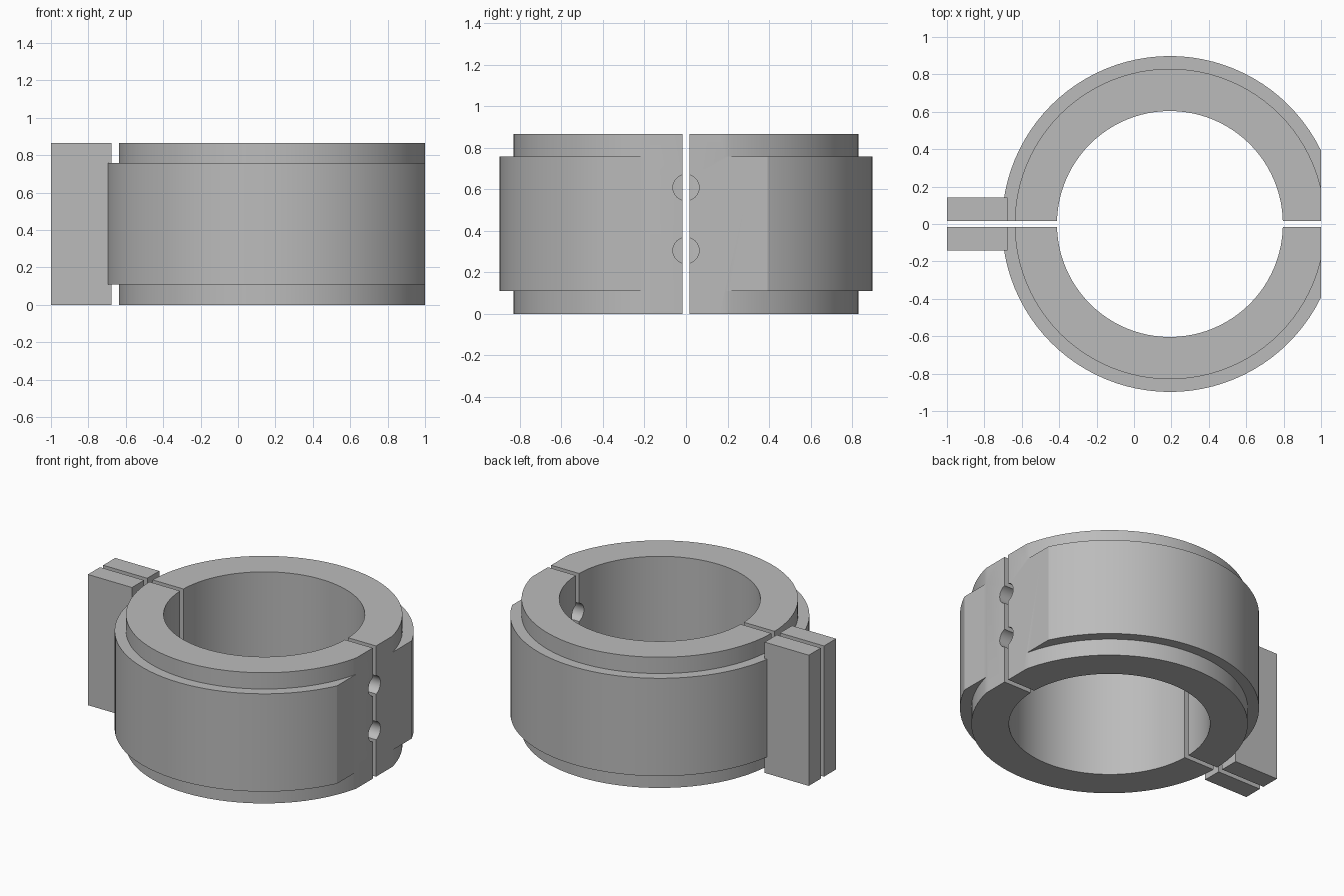
import bpy, bmesh, math
from mathutils import Matrix, Vector

cube = bpy.data.objects.get("Cube")
if cube:
    bpy.data.objects.remove(cube, do_unlink=True)

CENTRE_X = 0.192          # axis of the ring
HEIGHT = 0.866
BORE, COLLAR, BODY = 0.604, 0.83, 0.898
STEP_LOW, STEP_HIGH = 0.11, 0.758
SLIT = 0.017              # half width of the split

grey = bpy.data.materials.new("plain grey")
grey.use_nodes = True
grey.diffuse_color = (0.5, 0.5, 0.5, 1)
grey.node_tree.nodes["Principled BSDF"].inputs["Base Color"].default_value = (0.5, 0.5, 0.5, 1)


def add_object(name, bm):
    bmesh.ops.recalc_face_normals(bm, faces=bm.faces)
    mesh = bpy.data.meshes.new(name)
    bm.to_mesh(mesh)
    bm.free()
    mesh.materials.append(grey)
    obj = bpy.data.objects.new(name, mesh)
    bpy.context.collection.objects.link(obj)
    return obj


def box(name, low, high):
    bm = bmesh.new()
    low, high = Vector(low), Vector(high)
    bmesh.ops.create_cube(bm, size=1, matrix=Matrix.Translation((low + high) / 2)
                          @ Matrix.Diagonal((high - low).to_4d()))
    return add_object(name, bm)


def half_ring(name):
    # Stepped section swept through half a turn
    profile = [(BORE, 0), (COLLAR, 0), (COLLAR, STEP_LOW), (BODY, STEP_LOW),
               (BODY, STEP_HIGH), (COLLAR, STEP_HIGH), (COLLAR, HEIGHT), (BORE, HEIGHT)]
    bm = bmesh.new()
    verts = [bm.verts.new((CENTRE_X + r, 0, z)) for r, z in profile]
    edges = [bm.edges.new((a, b)) for a, b in zip(verts, verts[1:] + verts[:1])]
    bmesh.ops.spin(bm, geom=verts + edges, cent=(CENTRE_X, 0, 0), axis=(0, 0, 1),
                   angle=math.pi, steps=48)
    # Trim the split face and the flat side, then cap them
    for point, normal in (((0, SLIT, 0), (0, -1, 0)), ((1, 0, 0), (1, 0, 0))):
        bmesh.ops.bisect_plane(bm, geom=bm.verts[:] + bm.edges[:] + bm.faces[:],
                               plane_co=point, plane_no=normal, clear_outer=True)
        rim = [e for e in bm.edges if e.is_boundary]
        bmesh.ops.holes_fill(bm, edges=rim, sides=0)
    return add_object(name, bm)


def bolt_hole(z):
    bm = bmesh.new()
    bmesh.ops.create_cone(bm, cap_ends=True, segments=32, radius1=0.063, radius2=0.063,
                          depth=0.7, matrix=Matrix.Translation((0.85, 0, z))
                          @ Matrix.Rotation(math.pi / 2, 4, "Y"))
    return add_object("hole_cutter", bm)


# Back half of the clamp with its ear and the bolt holes
back = half_ring("back_half")
ear = box("ear", (-1, SLIT, 0), (-0.677, 0.143, HEIGHT))
tools = [(ear, "UNION")] + [(bolt_hole(z), "DIFFERENCE") for z in (0.305, 0.608)]
for tool, operation in tools:
    mod = back.modifiers.new(operation.lower(), "BOOLEAN")
    mod.operation, mod.object, mod.solver = operation, tool, "EXACT"
    tool.hide_render = True

depsgraph = bpy.context.evaluated_depsgraph_get()
back_mesh = bpy.data.meshes.new_from_object(back.evaluated_get(depsgraph))
back.modifiers.clear()
back.data = back_mesh
for tool, operation in tools:
    bpy.data.objects.remove(tool, do_unlink=True)

# Front half is the mirror image
front_mesh = back_mesh.copy()
front_mesh.transform(Matrix.Scale(-1, 4, (0, 1, 0)))
front_mesh.flip_normals()
front = bpy.data.objects.new("front_half", front_mesh)
bpy.context.collection.objects.link(front)

# Smooth curved walls, sharp corners
bpy.ops.object.select_all(action="DESELECT")
for obj in (back, front):
    obj.select_set(True)
bpy.context.view_layer.objects.active = back
bpy.ops.object.shade_smooth_by_angle(angle=math.radians(20))
